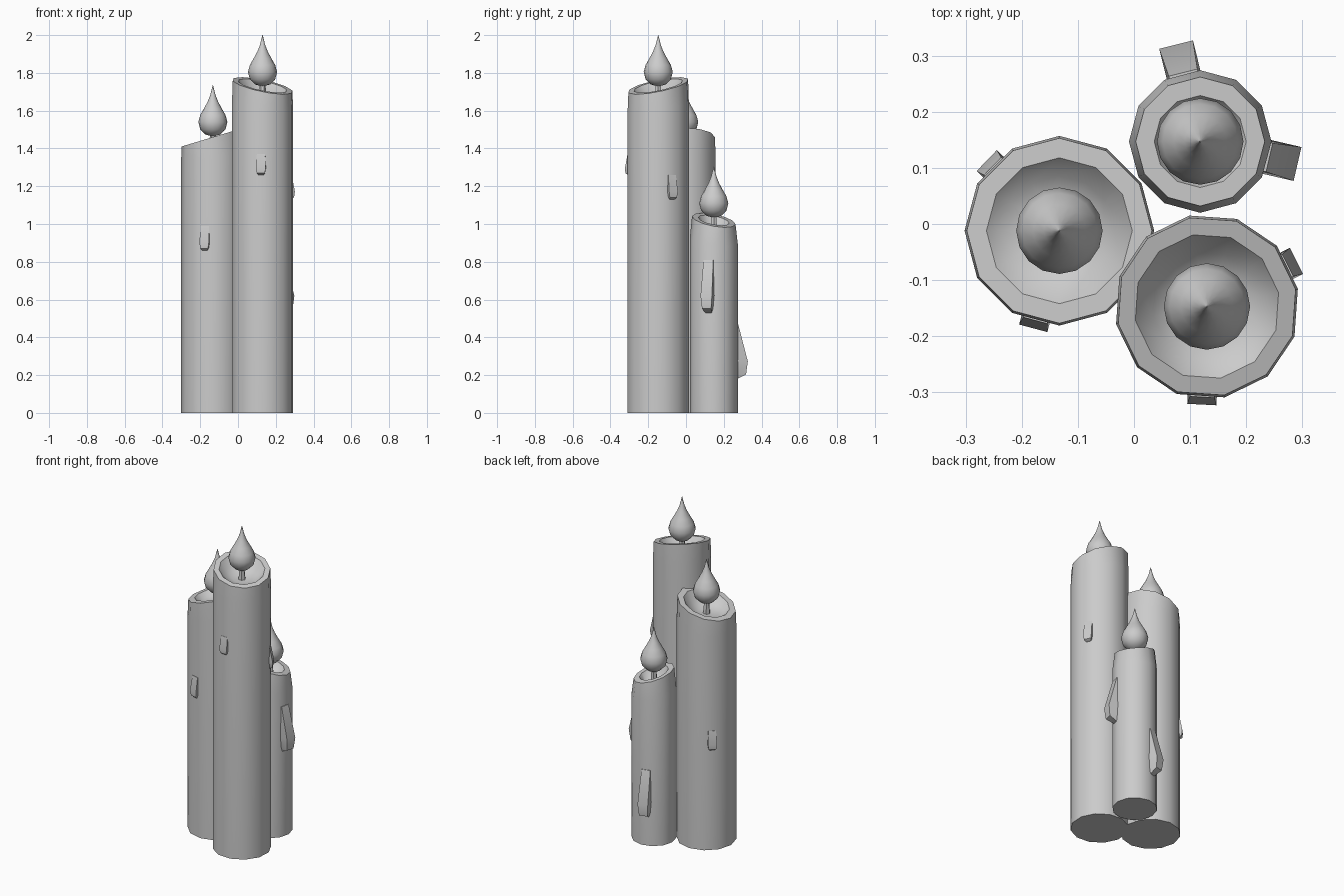
import bpy, bmesh, math

if "Cube" in bpy.data.objects:
    bpy.data.objects.remove(bpy.data.objects["Cube"])

wax = bpy.data.materials.new("plain grey")
wax.diffuse_color = (0.6, 0.6, 0.6, 1)
wax.use_nodes = True
wax.node_tree.nodes["Principled BSDF"].inputs["Base Color"].default_value = wax.diffuse_color


def finish(name, bm, angle=40):
    bmesh.ops.recalc_face_normals(bm, faces=bm.faces)
    me = bpy.data.meshes.new(name)
    bm.to_mesh(me)
    bm.free()
    me.materials.append(wax)
    me.polygons.foreach_set("use_smooth", [True] * len(me.polygons))
    me.set_sharp_from_angle(angle=math.radians(angle))
    ob = bpy.data.objects.new(name, me)
    bpy.context.collection.objects.link(ob)
    return ob


def lathe(name, centre, rings, sides, phase=0, slope=(0, 0), angle=40):
    """Skin rings of (radius, z, tilt share); closes both ends."""
    bm = bmesh.new()
    loops = []
    for r, z, tilt in rings:
        loop = []
        for i in range(sides):
            a = math.radians(phase) + math.tau * i / sides
            x, y = r * math.cos(a), r * math.sin(a)
            dz = tilt * (slope[0] * x + slope[1] * y)
            loop.append(bm.verts.new((centre[0] + x, centre[1] + y, z + dz)))
        loops.append(loop)
    for lo, hi in zip(loops, loops[1:]):
        for i in range(sides):
            j = (i + 1) % sides
            bm.faces.new((lo[i], lo[j], hi[j], hi[i]))
    bm.faces.new(loops[0][::-1])
    bm.faces.new(loops[-1])
    return finish(name, bm, angle)


def drip(name, centre, radius, angle, z_low, z_high, out, width):
    """Wax run: thin at the top, swelling to a rounded foot."""
    bm = bmesh.new()
    a = math.radians(angle)
    c, s = math.cos(a), math.sin(a)
    inner = radius * 0.88
    loops = []
    for t, swell, w in ((0, 0.05, 0.85), (0.68, 1, 1), (0.92, 0.85, 0.8), (1, 0.0, 0.55)):
        z = z_high + (z_low - z_high) * t
        outer = radius * 0.975 + (out - radius * 0.975) * swell
        hw = width * w / 2
        loops.append([bm.verts.new((centre[0] + d * c - e * s, centre[1] + d * s + e * c, z))
                      for d, e in ((inner, -hw), (outer, -hw), (outer, hw), (inner, hw))])
    for hi, lo in zip(loops, loops[1:]):
        for i in range(4):
            j = (i + 1) % 4
            bm.faces.new((lo[i], lo[j], hi[j], hi[i]))
    bm.faces.new(loops[0])
    bm.faces.new(loops[-1][::-1])
    finish(name, bm, 35)


# flame half-profile measured from the widest point
FLAME = [(0.004, -0.076), (0.04, -0.066), (0.067, -0.039), (0.077, 0), (0.067, 0.037),
         (0.047, 0.072), (0.028, 0.107), (0.014, 0.142), (0.001, 0.195)]

# name, centre, radius, rim radius, hollow radius, top z, slope, phase, flame z, drips
CANDLES = [
    ("tall", (0.13, -0.147), 0.165, 0.161, 0.13, 1.732, (-0.2, 0.2), 11, 1.805,
     [(-93, 1.26, 1.37, 0.175, 0.052), (27, 1.13, 1.26, 0.179, 0.052)]),
    ("middle", (-0.133, -0.012), 0.169, 0.165, 0.13, 1.46, (0.3, 0.0), 0, 1.54,
     [(255, 0.86, 0.99, 0.18, 0.052), (136, 0.62, 0.74, 0.18, 0.052)]),
    ("short", (0.118, 0.147), 0.127, 0.115, 0.082, 1.02, (-0.28, -0.18), 0, 1.11,
     [(-13, 0.53, 0.81, 0.178, 0.062), (104, 0.18, 0.47, 0.178, 0.062)]),
]

for name, c, r, rim, hole, top, slope, phase, fz, drips in CANDLES:
    # candle body with slanted rim and melted hollow
    lathe(name + "_candle", c,
          [(r, 0, 0), (r, top - 0.11, 0.6), (rim, top, 1), (hole, top, 1),
           (hole * 0.75, top - 0.04, 0.8), (hole * 0.4, top - 0.06, 0.3)],
          12, phase, slope)
    # wick
    lathe(name + "_wick", c, [(0.022, top - 0.07, 0), (0.014, fz - 0.05, 0)], 6)
    # flame
    lathe(name + "_flame", c, [(fr, fz + z, 0) for fr, z in FLAME], 16, angle=60)
    # wax drips
    for i, (ang, z0, z1, out, w) in enumerate(drips):
        drip(f"{name}_drip_{i + 1}", c, r, ang, z0, z1, out, w)
